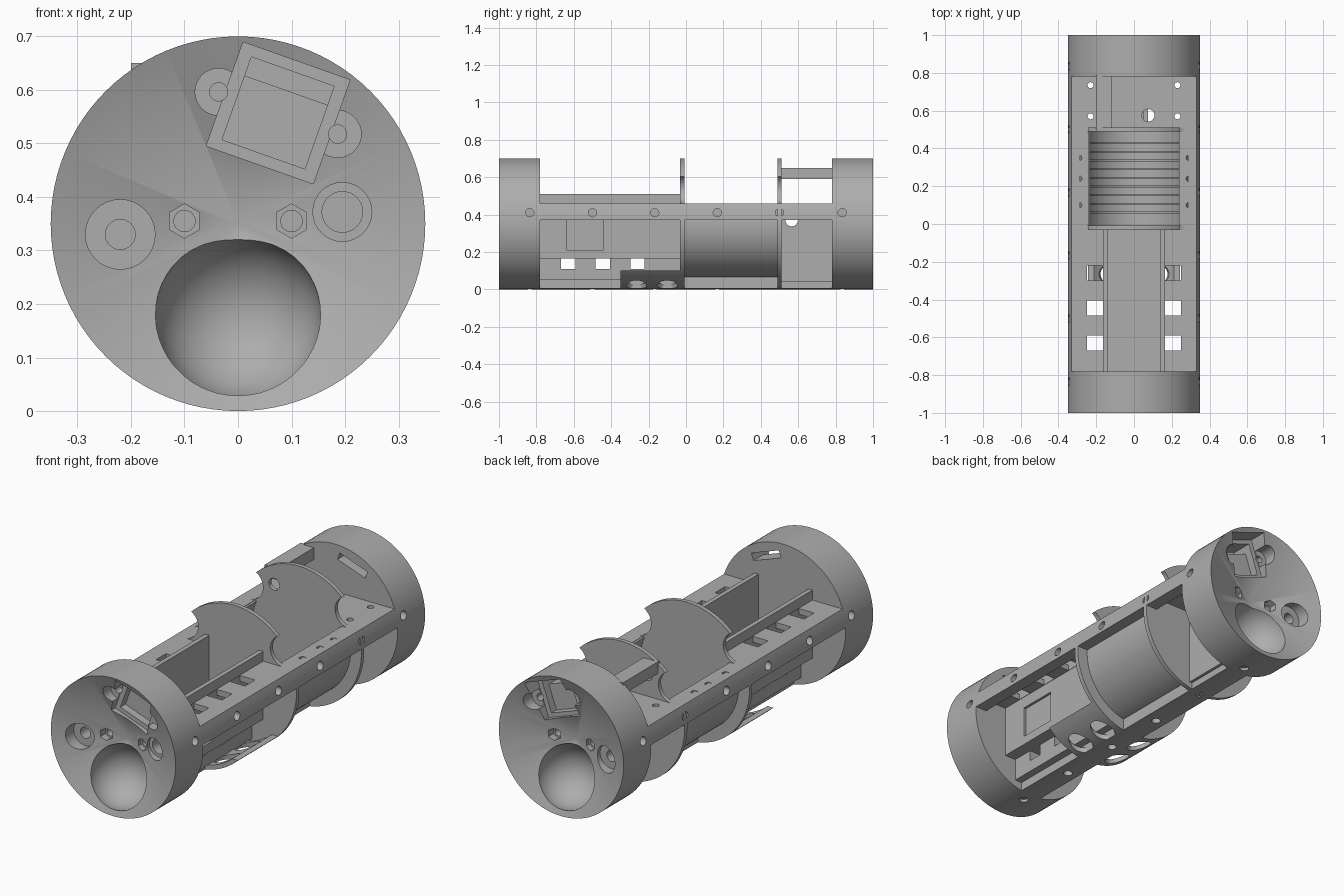
import bpy, bmesh, math
from mathutils import Matrix, Vector

old = bpy.data.objects.get("Cube")
if old:
    bpy.data.objects.remove(old, do_unlink=True)

R, AX = 0.35, 0.35
grey = bpy.data.materials.new("plain grey")
grey.use_nodes = True
grey.diffuse_color = (0.42, 0.42, 0.42, 1)
grey.node_tree.nodes["Principled BSDF"].inputs["Base Color"].default_value = (0.42, 0.42, 0.42, 1)


def finish(name, bm):
    bmesh.ops.recalc_face_normals(bm, faces=bm.faces)
    me = bpy.data.meshes.new(name)
    bm.to_mesh(me)
    bm.free()
    me.materials.append(grey)
    ob = bpy.data.objects.new(name, me)
    bpy.context.collection.objects.link(ob)
    return ob


def box(name, x, y, z):
    bm = bmesh.new()
    size = [b - a for a, b in (x, y, z)]
    mid = [(a + b) / 2 for a, b in (x, y, z)]
    bmesh.ops.create_cube(bm, size=1, matrix=Matrix.Translation(mid) @ Matrix.Diagonal((*size, 1)))
    return finish(name, bm)


def rod(name, r, a, b, seg=32):
    a, b = Vector(a), Vector(b)
    bm = bmesh.new()
    m = Matrix.Translation((a + b) / 2) @ (b - a).to_track_quat("Z", "Y").to_matrix().to_4x4()
    bmesh.ops.create_cone(bm, cap_ends=True, segments=seg, radius1=r, radius2=r,
                          depth=(b - a).length, matrix=m)
    return finish(name, bm)


def lathe(name, profile, closed=True):
    """Spin (radius, y) points around the long axis."""
    bm = bmesh.new()
    vs = [bm.verts.new((r, y, AX)) for r, y in profile]
    pairs = list(zip(vs, vs[1:])) + ([(vs[-1], vs[0])] if closed else [])
    es = [bm.edges.new(p) for p in pairs]
    bmesh.ops.spin(bm, geom=vs + es, cent=(0, 0, AX), axis=(0, 1, 0),
                   angle=math.tau, steps=96, use_merge=True)
    bmesh.ops.remove_doubles(bm, verts=bm.verts, dist=1e-5)
    return finish(name, bm)


def combine(ob, tool, op="DIFFERENCE"):
    mod = ob.modifiers.new("cut", "BOOLEAN")
    mod.operation, mod.solver, mod.object = op, "EXACT", tool
    bpy.context.view_layer.objects.active = ob
    bpy.ops.object.modifier_apply(modifier=mod.name)
    bpy.data.objects.remove(tool, do_unlink=True)
    return ob


def clipped(name, x, y, z):
    """Box trimmed to the round outline of the body."""
    return combine(box(name, x, y, z), rod("clip", R, (0, -1.1, AX), (0, 1.1, AX), 96), "INTERSECT")


# End caps: dished face, bowl, connector pocket, fixings
def end_cap(name, s):
    cap = lathe(name, [(0, s * 0.875), (R, s), (R, s * 0.78), (0, s * 0.78)], False)

    def bore(x, z, r, depth, seg=32):
        combine(cap, rod("bore", r, (x, s * 1.05, z), (x, s * (1 - depth), z), seg))

    bm = bmesh.new()
    bmesh.ops.create_uvsphere(bm, u_segments=48, v_segments=24, radius=0.155,
                              matrix=Matrix.Translation((0, s * 0.945, 0.177)))
    combine(cap, finish("bowl", bm))

    turn = Matrix.Translation((0.075, 0, 0.557)) @ Matrix.Rotation(math.radians(19.5), 4, "Y")
    pockets = [((-0.106, 0.106), (-0.103, 0.103), 0.10),
               ((-0.082, 0.082), (-0.082, 0.082), 0.14),
               ((-0.082, 0.082), (0.045, 0.082), 0.30)]
    for x, z, depth in pockets:
        tool = box("pocket", x, sorted((s * 1.05, s * (1 - depth))), z)
        tool.data.transform(turn)
        combine(cap, tool)
    for dx in (-0.118, 0.118):
        p = turn @ Vector((dx, 0, 0))
        bore(p.x, p.z, 0.044, 0.095)
        bore(p.x, p.z, 0.017, 0.14)

    bore(-0.22, 0.33, 0.065, 0.09)
    bore(-0.22, 0.33, 0.028, 0.16)
    if s < 0:
        bore(0.195, 0.372, 0.055, 0.09)
        bore(0.195, 0.372, 0.038, 0.15)
    for x in (-0.1, 0.1):
        bore(x, 0.355, 0.032, 0.12, 6)
        bore(x, 0.355, 0.02, 0.16)
    for x in (-1, 1):
        combine(cap, rod("screw", 0.022, (x * 0.4, s * 0.835, 0.41), (x * 0.29, s * 0.835, 0.41), 20))
    combine(cap, rod("screw", 0.022, (0, s * 0.835, -0.05), (0, s * 0.835, 0.015), 20))


end_cap("front_end_cap", -1)
end_cap("back_end_cap", 1)

# Side rails, decks and lower pads, one set for each side
screw_rows = [-0.5, -0.167, 0.167, 0.5]
strap_rows = [-0.63, -0.445, -0.26]
for side, s in (("right", -1), ("left", 1)):
    def span(a, b):
        return sorted((s * a, s * b))

    rail = clipped(side + "_rail", span(0.285, 0.4), (-0.79, 0.79), (0.37, 0.458))
    for y in screw_rows:
        combine(rail, rod("screw", 0.022, (s * 0.4, y, 0.41), (s * 0.31, y, 0.41), 20))

    deck = clipped(side + "_front_deck", span(0.15, 0.4), (-0.79, -0.02), (0.43, 0.46))
    for y in strap_rows:
        combine(deck, box("slot", span(0.165, 0.25), (y - 0.04, y + 0.04), (0.4, 0.5)))

    ledge = clipped(side + "_drum_ledge", span(0.25, 0.4), (-0.02, 0.5), (0.44, 0.46))
    for y in (0.1, 0.24, 0.35):
        combine(ledge, rod("tie", 0.016, (s * 0.292, y, 0.4), (s * 0.292, y, 0.5), 16))

    pad = lathe(side + "_lower_pad", [(0.328, -0.35), (R, -0.35), (R, -0.02), (0.328, -0.02)])
    combine(pad, box("keep", span(0.03, 0.4), (-0.5, 0.1), (-0.1, 0.1)), "INTERSECT")
    for y in (-0.265, -0.1):
        combine(pad, rod("port", 0.055, (s * 0.08, y, -0.1), (s * 0.14, y, 0.12)))

# Bottom keel
keel = clipped("keel", (-0.06, 0.06), (-0.79, 0.79), (-0.1, 0.065))
for y in screw_rows:
    combine(keel, rod("screw", 0.022, (0, y, -0.05), (0, y, 0.04), 20))

# Round bulkheads with side notches
for name, y in (("middle_bulkhead", -0.02), ("rear_bulkhead", 0.5)):
    head = rod(name, R, (0, y - 0.011, AX), (0, y + 0.011, AX), 96)
    for x in (-0.28, 0.28):
        combine(head, rod("notch", 0.078, (x, y - 0.1, 0.537), (x, y + 0.1, 0.537)))
        combine(head, box("notch", sorted((x, x * 1.4)), (y - 0.1, y + 0.1), (0.46, 0.59)))
    if y > 0:
        combine(head, rod("wire_hole", 0.03, (-0.14, y - 0.1, 0.57), (-0.14, y + 0.1, 0.57)))

# Front trough with a square hatch recess, on a slotted web
trough = box("front_trough", (-0.163, 0.163), (-0.79, -0.02), (0.165, 0.51))
combine(trough, box("inside", (-0.14, 0.14), (-0.9, 0.1), (0.19, 0.6)))
combine(trough, box("hatch", (0.15, 0.2), (-0.64, -0.44), (0.21, 0.37)))
web = box("trough_web", (-0.1, 0.1), (-0.79, -0.02), (0.05, 0.17))
for y in strap_rows:
    combine(web, box("slot", (-0.2, 0.2), (y - 0.038, y + 0.038), (0.11, 0.165)))

# Open-topped drum with inner ribs
drum = lathe("drum_shell", [(0.262, -0.02), (0.29, -0.02), (0.29, 0.5), (0.262, 0.5)])
combine(drum, box("top", (-0.4, 0.4), (-0.1, 0.6), (0.458, 0.8)))
for i in range(9):
    y = 0.06 + i * 0.046
    rib = lathe("drum_rib", [(0.25, y - 0.005), (0.27, y - 0.005), (0.27, y + 0.005), (0.25, y + 0.005)])
    combine(rib, box("top", (-0.4, 0.4), (-0.1, 0.6), (0.44, 0.8)))

# Back bay: deck, upright wall and upper beam
deck = clipped("back_deck", (-0.4, 0.4), (0.5, 0.79), (0.43, 0.46))
for x in (-0.23, 0.23):
    for y in (0.57, 0.735):
        combine(deck, rod("hole", 0.016, (x, y, 0.4), (x, y, 0.5), 20))
combine(deck, rod("hole", 0.033, (0.075, 0.575, 0.4), (0.075, 0.575, 0.5)))
wall = box("back_bay_wall", (0.05, 0.075), (0.5, 0.79), (0.04, 0.44))
combine(wall, rod("hole", 0.033, (0, 0.565, 0.37), (0.1, 0.565, 0.37)))
box("back_upper_beam", (-0.2, -0.12), (0.5, 0.79), (0.59, 0.65))

# Smooth round surfaces, keep crisp edges
bpy.ops.object.select_all(action="DESELECT")
for ob in bpy.context.scene.objects:
    if ob.type == "MESH":
        ob.select_set(True)
        bpy.context.view_layer.objects.active = ob
bpy.ops.object.shade_smooth_by_angle(angle=math.radians(30))
